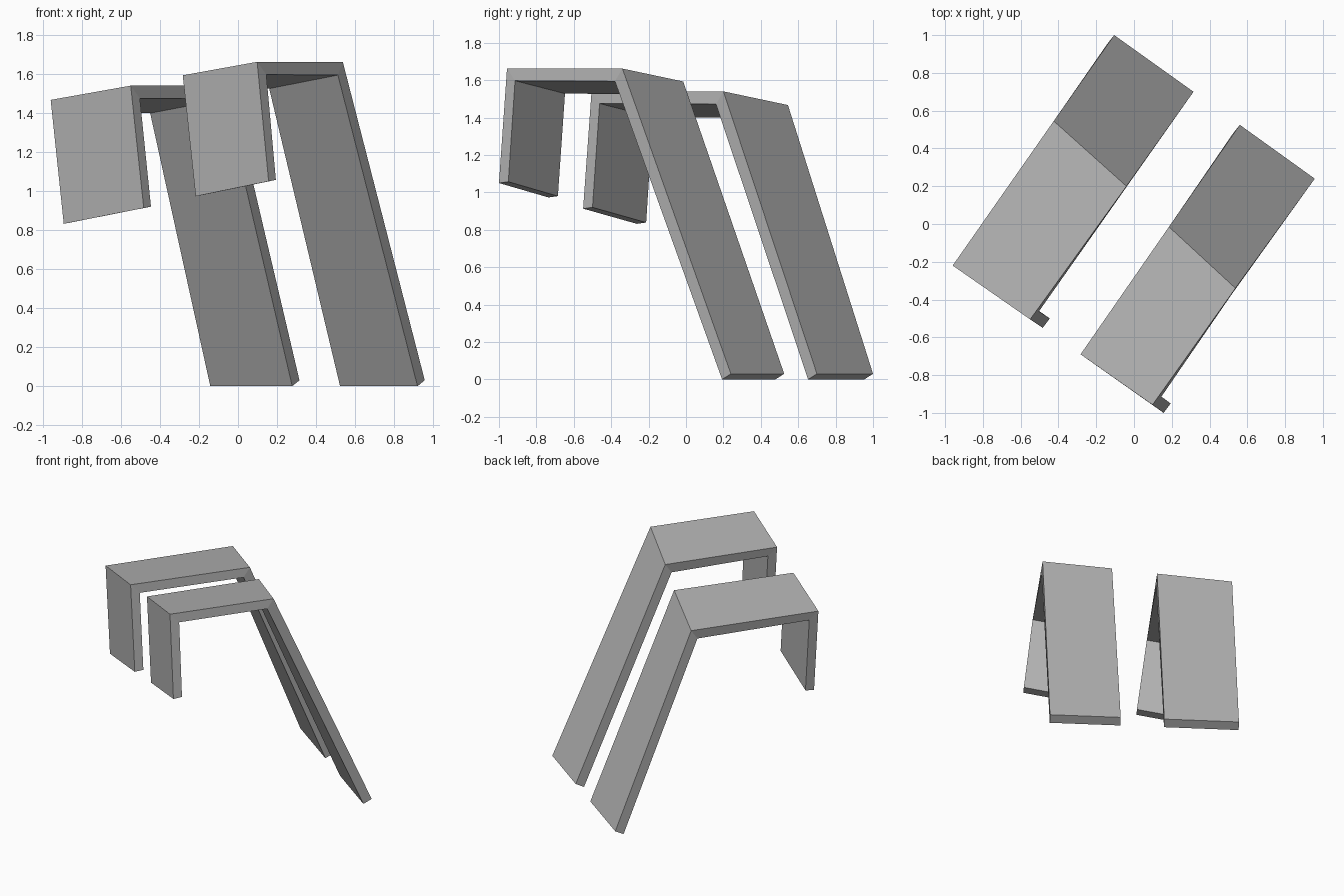
import bpy, bmesh
from mathutils import Vector

if "Cube" in bpy.data.objects:
    bpy.data.objects.remove(bpy.data.objects["Cube"])

# Step from outer skin to inner skin at each station:
# short tip, front bend, back bend, foot
INSET = [Vector(v) for v in ((0.037, 0.05, 0.007), (0.047, 0.043, -0.065),
                             (-0.025, -0.04, -0.068), (-0.037, -0.047, -0.03))]

# Dark grey finish
grey = bpy.data.materials.new("dark_grey")
grey.diffuse_color = (0.45, 0.45, 0.45, 1)
grey.use_nodes = True
grey.node_tree.nodes["Principled BSDF"].inputs["Base Color"].default_value = grey.diffuse_color


def bent_strip(name, near, far):
    """Folded slab lofted between its two outer edge paths."""
    bm = bmesh.new()
    rings = []
    for n, f, d in zip(near, far, INSET):
        n, f = Vector(n), Vector(f)
        rings.append([bm.verts.new(p) for p in (n, f, f + d, n + d)])
    for a, b in zip(rings, rings[1:]):
        for i in range(4):
            j = (i + 1) % 4
            bm.faces.new((a[i], a[j], b[j], b[i]))
    bm.faces.new(rings[0])
    bm.faces.new(rings[-1])
    bmesh.ops.recalc_face_normals(bm, faces=bm.faces)
    mesh = bpy.data.meshes.new(name)
    bm.to_mesh(mesh)
    bm.free()
    mesh.materials.append(grey)
    obj = bpy.data.objects.new(name, mesh)
    bpy.context.collection.objects.link(obj)


# Lower strip, back left
bent_strip("left_bent_strip",
           [(-0.483, -0.55, 0.913), (-0.55, -0.505, 1.54), (-0.04, 0.20, 1.54), (0.315, 0.70, 0.03)],
           [(-0.893, -0.263, 0.832), (-0.96, -0.22, 1.467), (-0.425, 0.545, 1.467), (-0.105, 1.0, 0.03)])

# Taller strip, front right
bent_strip("right_bent_strip",
           [(0.157, -1.0, 1.05), (0.098, -0.957, 1.662), (0.537, -0.34, 1.662), (0.957, 0.24, 0.03)],
           [(-0.217, -0.735, 0.973), (-0.283, -0.69, 1.593), (0.185, -0.015, 1.593), (0.56, 0.525, 0.03)])
